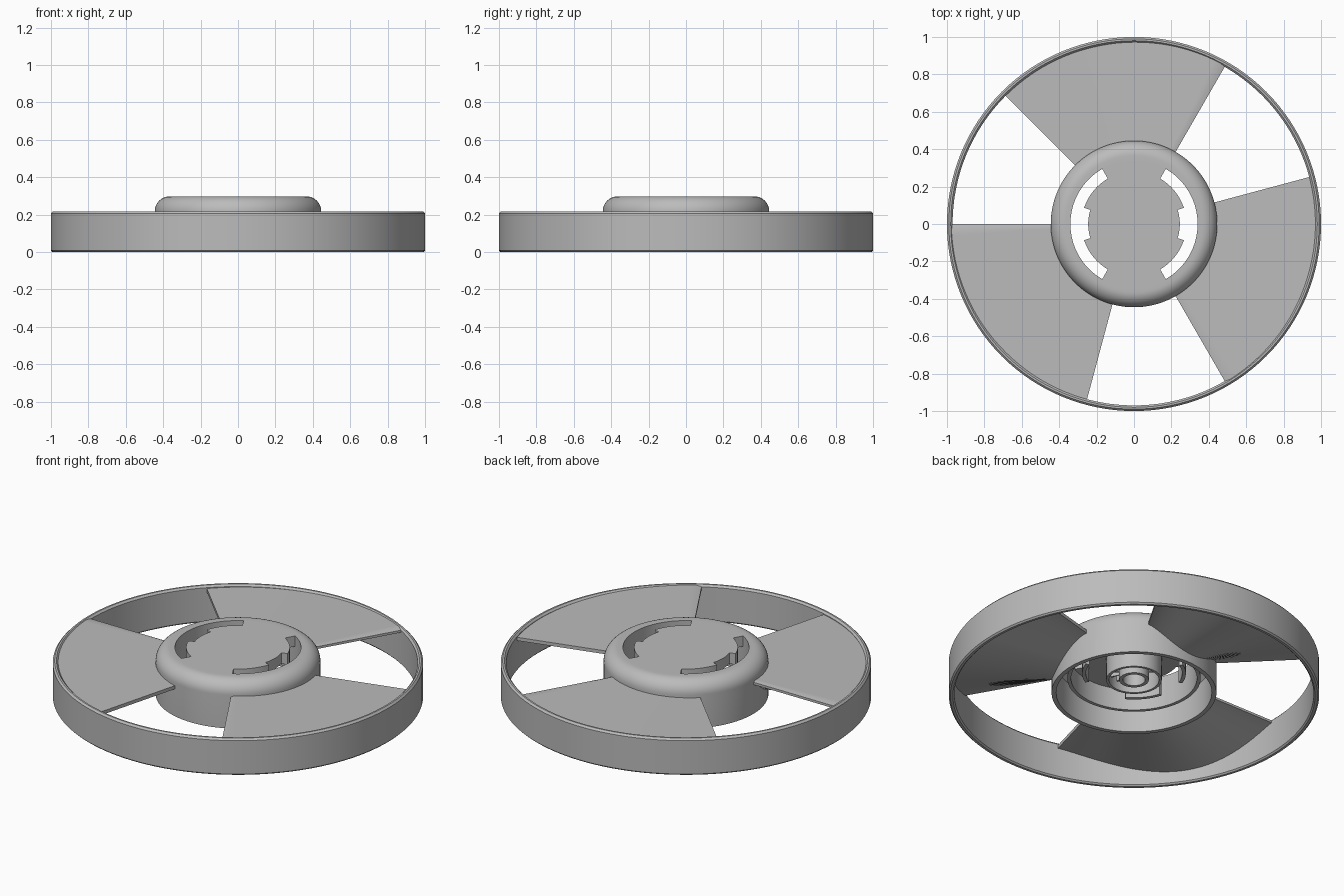
import bpy
import bmesh
from math import sin, cos, pi, radians

cube = bpy.data.objects.get("Cube")
if cube:
    bpy.data.objects.remove(cube, do_unlink=True)

# One plain grey plastic
grey = bpy.data.materials.new("grey plastic")
grey.use_nodes = True
colour = (0.5, 0.5, 0.5, 1)
grey.diffuse_color = colour
grey.node_tree.nodes["Principled BSDF"].inputs["Base Color"].default_value = colour


def polar(r, a, z):
    return (r * cos(a), r * sin(a), z)


def finish(name, bm):
    bmesh.ops.recalc_face_normals(bm, faces=bm.faces)
    mesh = bpy.data.meshes.new(name)
    bm.to_mesh(mesh)
    bm.free()
    mesh.materials.append(grey)
    obj = bpy.data.objects.new(name, mesh)
    bpy.context.collection.objects.link(obj)
    bpy.ops.object.select_all(action="DESELECT")
    obj.select_set(True)
    bpy.context.view_layer.objects.active = obj
    bpy.ops.object.shade_smooth_by_angle(angle=radians(35))
    return obj


def skin(name, loops, closed):
    """Join cross-section loops into a solid, capped at both ends if open."""
    bm = bmesh.new()
    rows = [[bm.verts.new(p) for p in loop] for loop in loops]
    pairs = list(zip(rows, rows[1:])) + ([(rows[-1], rows[0])] if closed else [])
    for a, b in pairs:
        for i in range(len(a)):
            j = (i + 1) % len(a)
            bm.faces.new((a[i], a[j], b[j], b[i]))
    if not closed:
        bm.faces.new(rows[0])
        bm.faces.new(rows[-1])
    return finish(name, bm)


def sweep(name, profile, start=0, end=360, steps=128):
    """Turn an (r, z) profile about the axis, fully or through an arc."""
    closed = end - start == 360
    count = steps if closed else steps + 1
    angles = [radians(start + (end - start) * i / steps) for i in range(count)]
    return skin(name, [[polar(r, a, z) for r, z in profile] for a in angles], closed)


def box_profile(r0, r1, z0, z1):
    return [(r0, z0), (r1, z0), (r1, z1), (r0, z1)]


# Outer ring with softened rims
sweep("outer_ring", [(0.97, 0.008), (0.978, 0), (0.992, 0), (1, 0.008),
                     (1, 0.207), (0.99, 0.218), (0.98, 0.218), (0.97, 0.207)])

# Hub shell: straight skirt, rounded shoulder, flat top with open middle
shoulder = [(0.365 + 0.08 * cos(i * pi / 20), 0.218 + 0.08 * sin(i * pi / 20))
            for i in range(11)]
lining = [(0.34, 0.298), (0.34, 0.11), (0.36, 0.11), (0.36, 0.25),
          (0.39, 0.25), (0.42, 0.21), (0.42, 0.02)]
sweep("hub_shell", [(0.445, 0.02)] + shoulder + lining)


# Hub cap: a disc whose outline leaves two stepped curved slots
def outline(step=3):
    points = []
    limits = [(-18, 18, 0.245), (18, 60, 0.28), (60, 120, 0.342), (120, 162, 0.28),
              (162, 198, 0.245), (198, 240, 0.28), (240, 300, 0.342), (300, 342, 0.28)]
    for a0, a1, r in limits:
        points += [(r, radians(a)) for a in range(a0, a1 + 1, step)]
    return points


skin("hub_cap", [[polar(r, a, z) for r, a in outline()] for z in (0.235, 0.298)], False)

# Locking walls below the cap, around the slots
for side in (0, 180):
    for k, start in enumerate((18, -60)):
        sweep(f"lock_wall_{side}_{k}", box_profile(0.26, 0.28, 0.14, 0.24),
              start + side, start + 42 + side, 14)

# Central sockets and the short ribs between them
sweep("socket_outer", box_profile(0.135, 0.15, 0.1, 0.24), steps=64)
sweep("socket_inner", box_profile(0.06, 0.08, 0.1, 0.24), steps=48)
for side in (0, 180):
    for k in range(6):
        a = side + 20 + k * 24
        sweep(f"rib_{side}_{k}", box_profile(0.078, 0.137, 0.15, 0.24), a - 2, a + 2, 2)


# Three blades: nearly flat tops with a rounded belly towards the leading edge
def blade(name, start, span=75, steps=40):
    loops = []
    for i in range(steps + 1):
        t = i / steps
        a = radians(start + span * t)
        top = 0.214 - 0.012 * t - (0.006 if i == 0 else 0)
        low = 0.194 - 0.012 * t - 0.115 * max(0, sin(pi * t ** 0.85)) ** 1.5
        loops.append([polar(r, a, z) for r, z in box_profile(0.43, 0.98, low, top)])
    skin(name, loops, False)


for n in range(3):
    blade(f"blade_{n + 1}", 60 + 120 * n)
